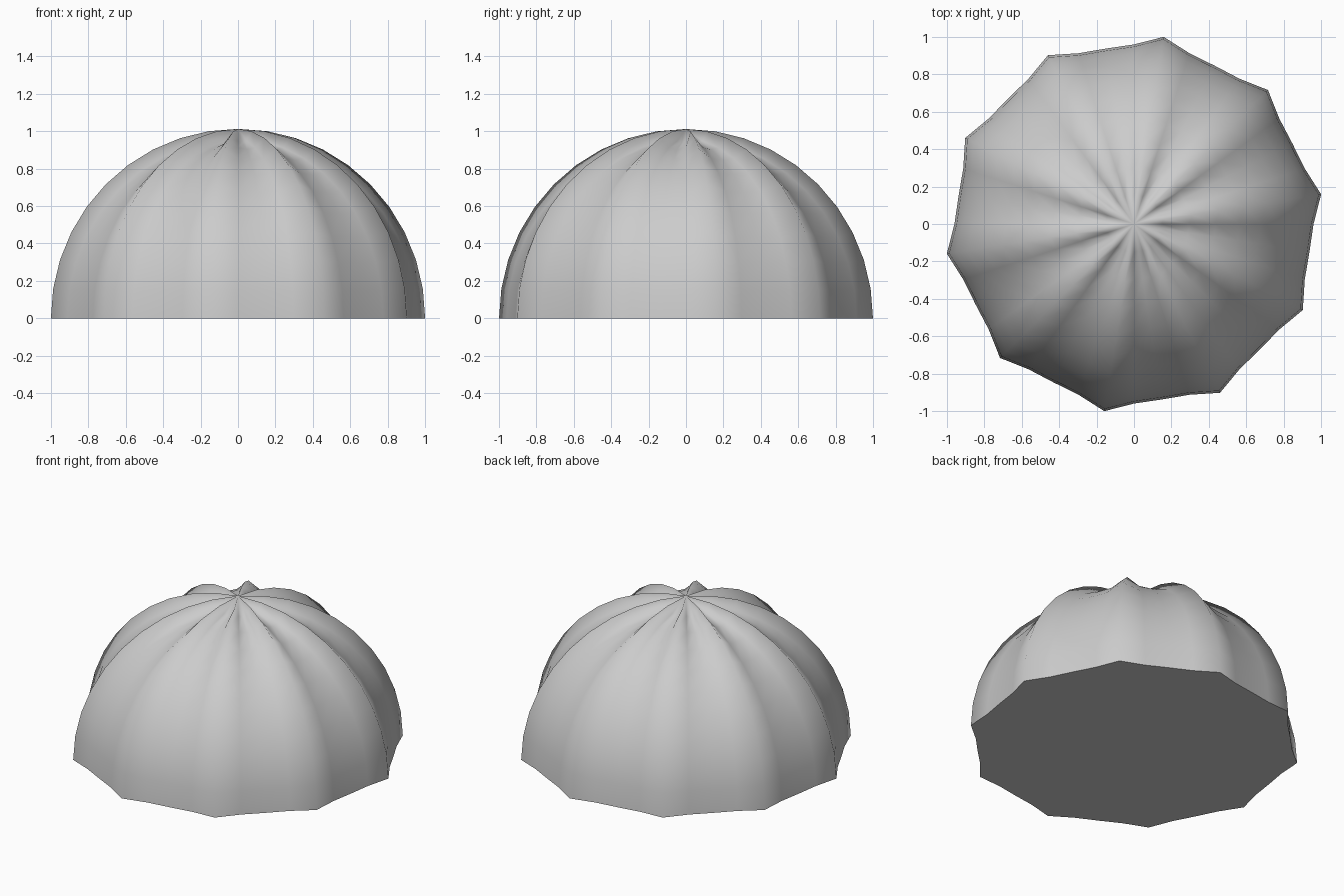
import bpy
import bmesh
from math import sin, cos, radians

if "Cube" in bpy.data.objects:
    bpy.data.objects.remove(bpy.data.objects["Cube"])

SEGS, RINGS, STEP = 40, 10, 9
# radius multiplier over one lobe: ridge, shoulder, valley, shoulder
LOBE = (1.012, 0.959, 0.949, 0.959)

bm = bmesh.new()

# rings of the ribbed half sphere, from the rim up
rings = []
for j in range(RINGS):
    lat = radians(STEP * j)
    ring = []
    for i in range(SEGS):
        az = radians(STEP + STEP * i)
        r = LOBE[i % 4]
        ring.append(bm.verts.new((r * cos(lat) * cos(az),
                                  r * cos(lat) * sin(az),
                                  r * sin(lat))))
    rings.append(ring)
pole = bm.verts.new((0, 0, LOBE[0]))

# side faces and the fan at the top
for i in range(SEGS):
    k = (i + 1) % SEGS
    for low, high in zip(rings, rings[1:]):
        bm.faces.new((low[i], low[k], high[k], high[i]))
    bm.faces.new((rings[-1][i], rings[-1][k], pole))
for f in bm.faces:
    f.smooth = True

# flat base with a sharp rim
base = bm.faces.new(rings[0][::-1])
base.smooth = False
for e in base.edges:
    e.smooth = False

mesh = bpy.data.meshes.new("ribbed_dome")
bm.to_mesh(mesh)
bm.free()
dome = bpy.data.objects.new("ribbed_dome", mesh)
bpy.context.collection.objects.link(dome)
